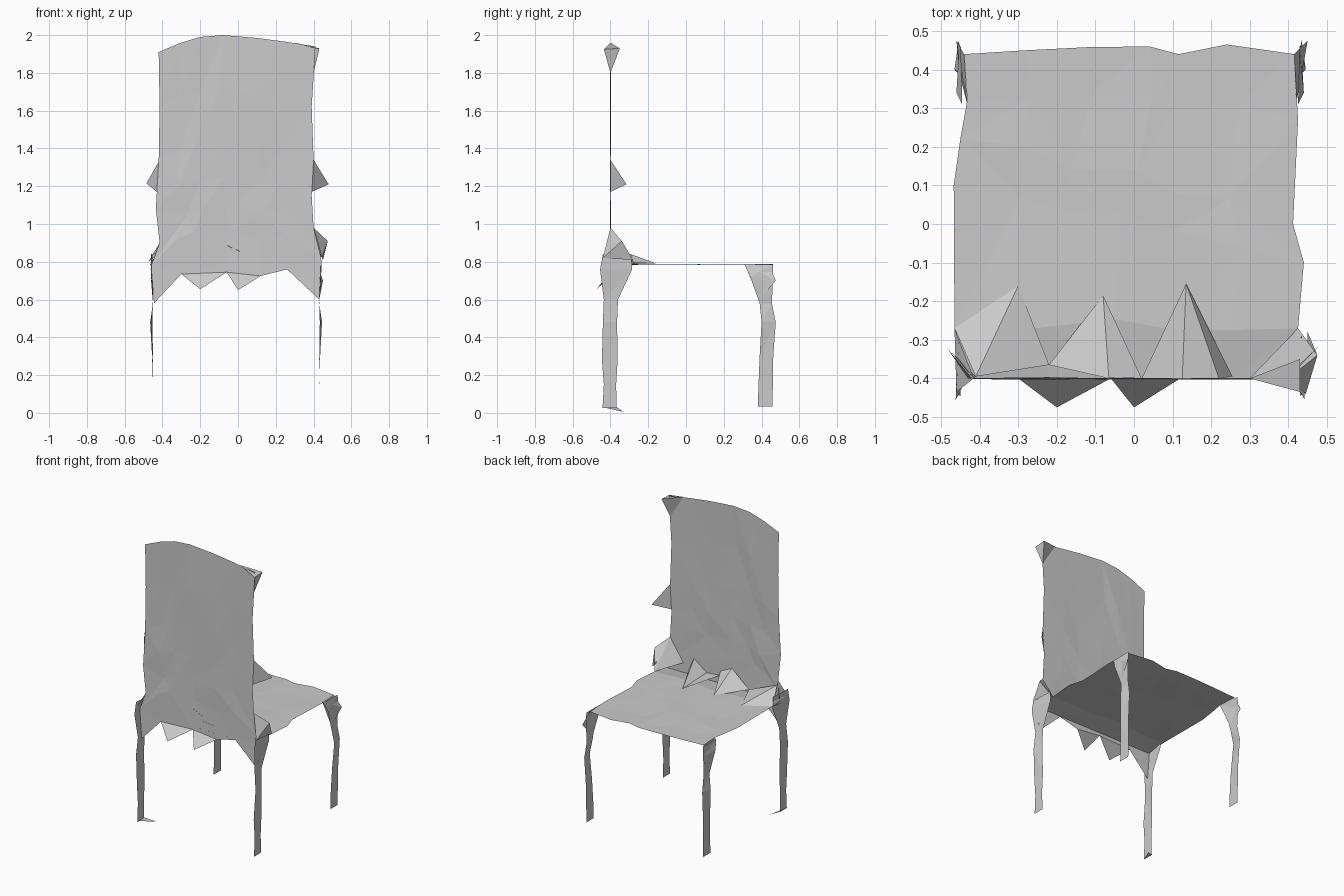
import bpy, random
from mathutils import Vector

random.seed(4)


def make(name, verts, faces):
    me = bpy.data.meshes.new(name)
    me.from_pydata([tuple(v) for v in verts], [], faces)
    me.update()
    ob = bpy.data.objects.new(name, me)
    bpy.context.collection.objects.link(ob)
    return ob


def grid(name, rows):
    """Triangulated sheet through equal-length rows of points."""
    w = len(rows[0])
    verts = [p for r in rows for p in r]
    faces = []
    for j in range(len(rows) - 1):
        for i in range(w - 1):
            a, b, c, d = j*w + i, j*w + i + 1, (j+1)*w + i + 1, (j+1)*w + i
            faces += [(a, b, c), (a, c, d)] if random.random() < .5 else [(a, b, d), (b, c, d)]
    return make(name, verts, faces)


def patch(name, bottom, top, left, right, axis, wobble=.004):
    """Sheet filled in between four edge polylines, slightly uneven inside."""
    bottom, top, left, right = [[Vector(p) for p in e] for e in (bottom, top, left, right)]
    n, m = len(bottom) - 1, len(left) - 1
    rows = []
    for j in range(m + 1):
        v, row = j / m, []
        for i in range(n + 1):
            u = i / n
            p = (bottom[i].lerp(top[i], v) + left[j].lerp(right[j], u)
                 - bottom[0].lerp(bottom[n], u).lerp(top[0].lerp(top[n], u), v))
            if 0 < i < n and 0 < j < m:
                p += Vector([random.uniform(-1, 1) * (wobble if k == axis else .02) for k in range(3)])
            row.append(p)
        rows.append(row)
    return grid(name, rows)


def tris(name, *polys):
    verts = [p for q in polys for p in q]
    faces, k = [], 0
    for q in polys:
        faces += [(k, k + i, k + i + 1) for i in range(1, len(q) - 1)]
        k += len(q)
    return make(name, verts, faces)


# Backrest sheet, with the lower corners drawn down into the legs
def xz(pts):
    return [(x, -.4, z) for x, z in pts]


patch("backrest",
      xz([(-.445, .58), (-.3, .735), (-.21, .78), (-.06, .745), (.12, .725), (.26, .76), (.43, .60)]),
      xz([(-.42, 1.91), (-.31, 1.957), (-.2, 1.99), (-.08, 2), (.1, 1.985), (.25, 1.965), (.41, 1.94)]),
      xz([(-.445, .58), (-.46, .78), (-.415, .9), (-.435, 1.08), (-.42, 1.33), (-.415, 1.62), (-.42, 1.91)]),
      xz([(.43, .60), (.44, .82), (.4, .98), (.39, 1.15), (.4, 1.34), (.39, 1.62), (.41, 1.94)]), 1)


# Seat sheet
def xy(pts, z=.787):
    return [(x, y, z) for x, y in pts]


patch("seat",
      xy([(-.455, -.4), (-.3, -.4), (-.21, -.4), (-.06, -.4), (.12, -.4), (.26, -.4), (.43, -.4)], .765),
      xy([(-.44, .44), (-.28, .45), (-.12, .458), (.04, .46), (.115, .44), (.24, .465), (.415, .44)]),
      [(-.455, -.4, .765)] + xy([(-.465, -.27), (-.467, .1), (-.45, .22), (-.432, .32), (-.44, .44)]),
      [(.43, -.4, .765)] + xy([(.425, -.27), (.44, -.1), (.412, 0), (.425, .27), (.415, .44)]), 2, .003)

# Legs: thin strips lying along the sides; (z, y near, y far, outward bulge)
front_leg = [(.84, -.44, -.29, .01), (.76, -.455, -.285, .012), (.6, -.435, -.36, 0), (.48, -.44, -.365, .01),
             (.28, -.445, -.362, 0), (.15, -.435, -.37, 0), (.025, -.442, -.367, 0)]
rear_leg = [(.785, .31, .46, -.005), (.72, .34, .46, .01), (.58, .39, .455, 0), (.48, .40, .475, .015),
            (.3, .39, .462, .005), (.15, .384, .46, 0), (.035, .38, .457, 0)]
for side, x0 in (("left", -.45), ("right", .43)):
    s = 1 if x0 > 0 else -1
    for kind, prof in (("front", front_leg), ("rear", rear_leg)):
        grid(f"{side}_{kind}_leg", [[(x0 + s*b, a, z), (x0 + s*b*.3, c, z)] for z, a, c, b in prof])

# Flaps joining the seat's rear corners to the legs
tris("rear_corner_flaps",
     [(-.44, .44, .787), (-.432, .31, .787), (-.46, .475, .7)],
     [(-.432, .31, .787), (-.452, .39, .6), (-.46, .475, .7)],
     [(.415, .44, .787), (.42, .31, .787), (.45, .475, .7)],
     [(.42, .31, .787), (.43, .39, .6), (.45, .475, .7)])

# Stray foot tip
tris("foot_tip", [(-.455, -.44, .03), (-.455, -.367, .03), (-.39, -.33, .005)])

# Pointed flaps on the backrest's edges
tris("backrest_flaps",
     [(.4, -.4, 1.34), (.48, -.315, 1.21), (.39, -.4, 1.17)],
     [(-.42, -.4, 1.33), (-.485, -.32, 1.215), (-.43, -.4, 1.17)],
     [(.3, -.4, 1.96), (.43, -.35, 1.93), (.4, -.4, 1.8)],
     [(.43, -.35, 1.93), (.43, -.435, 1.925), (.4, -.4, 1.8)],
     [(.3, -.4, 1.96), (.43, -.435, 1.925), (.43, -.35, 1.93)])

# Ramps from seat up to backrest
fold = (-.22, -.365, .80)
tris("seat_ramps",
     [(-.3, -.16, .79), (-.465, -.27, .79), (-.41, -.395, .87), fold],
     [(-.08, -.185, .79), fold, (-.065, -.4, .89), (.02, -.4, .85)],
     [(.135, -.155, .79), (.02, -.4, .82), (.125, -.4, .81), (.22, -.4, .88)],
     [(.135, -.155, .79), (.22, -.4, .88), (.255, -.395, .80)])

# Teeth hanging below the front edge
tris("front_teeth",
     [(-.3, -.4, .735), (-.2, -.475, .655), (-.06, -.4, .745), (-.21, -.4, .78)],
     [(-.06, -.4, .745), (0, -.475, .65), (.12, -.4, .725)])

# Folded corners at the foot of the backrest
peak, wing, inner = (.4, -.4, .98), (.475, -.34, .91), (.45, -.28, .81)
tris("front_corner_flaps",
     [peak, wing, (.445, -.44, .82)],
     [wing, inner, (.445, -.44, .82)],
     [peak, wing, (.425, -.27, .787), (.3, -.4, .83)],
     [(-.415, -.4, .9), (-.46, -.435, .8), (-.465, -.27, .787)],
     [(-.415, -.4, .9), (-.475, -.33, .8), (-.41, -.395, .85)])
